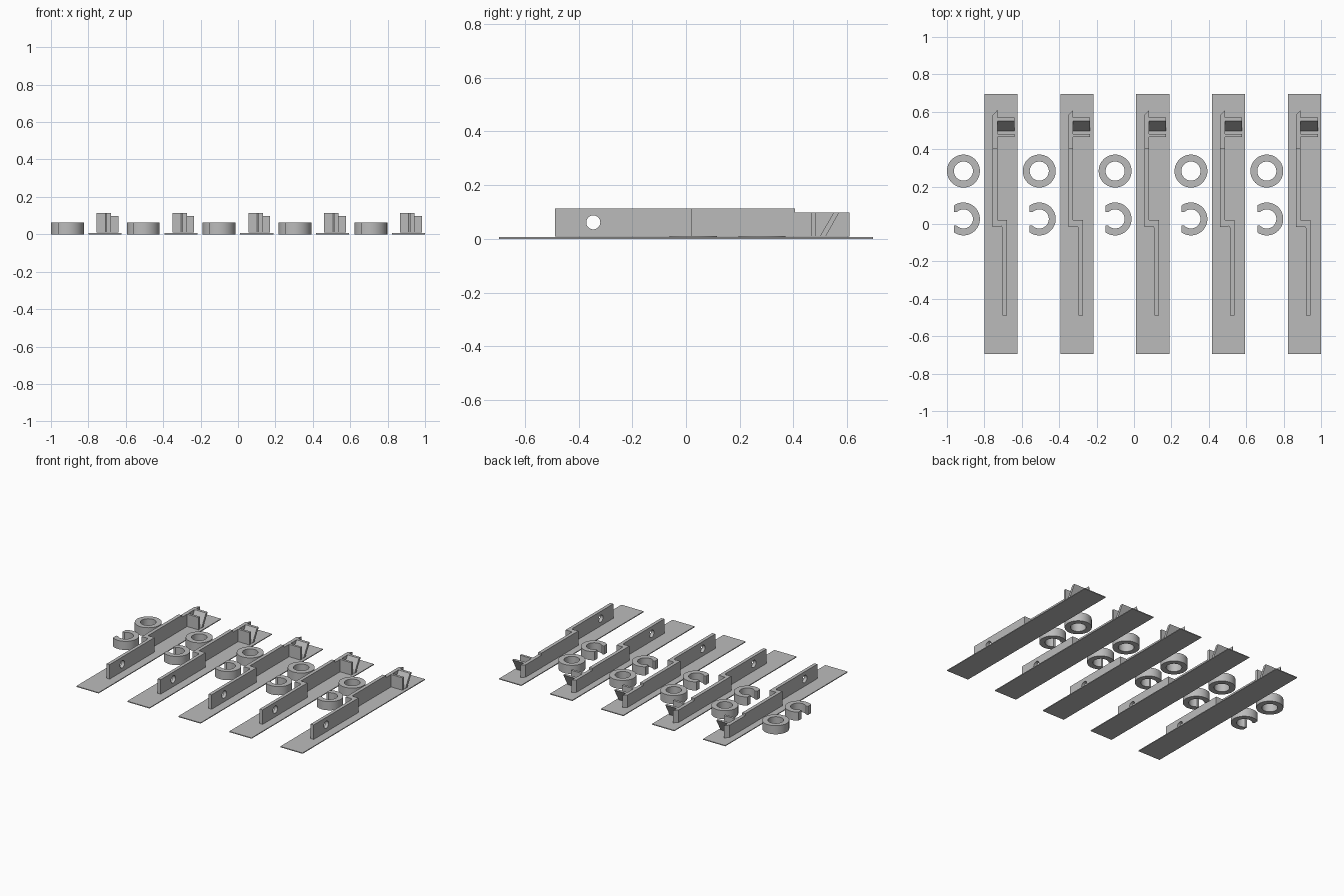
import bpy, bmesh, math
from mathutils import Vector

cube = bpy.data.objects.get("Cube")
if cube:
    bpy.data.objects.remove(cube, do_unlink=True)

grey = bpy.data.materials.new("plain_grey")
grey.use_nodes = True
grey.diffuse_color = (0.5, 0.5, 0.5, 1)
grey.node_tree.nodes["Principled BSDF"].inputs["Base Color"].default_value = (0.5, 0.5, 0.5, 1)

PITCH = 0.4055
COUNT = 5
RING_H = 0.062
OUTER, INNER = 0.088, 0.051


def add(name, bm):
    """Turn a bmesh into a grey object."""
    bmesh.ops.recalc_face_normals(bm, faces=bm.faces[:])
    mesh = bpy.data.meshes.new(name)
    bm.to_mesh(mesh)
    bm.free()
    mesh.materials.append(grey)
    ob = bpy.data.objects.new(name, mesh)
    bpy.context.collection.objects.link(ob)
    return ob


def prism(name, outline, low, high, side=False):
    """Extrude an outline: (x, y) along z, or (y, z) along x when side is set."""
    bm = bmesh.new()
    place = (lambda a, b: (low, a, b)) if side else (lambda a, b: (a, b, low))
    face = bm.faces.new([bm.verts.new(place(a, b)) for a, b in outline])
    moved = bmesh.ops.extrude_face_region(bm, geom=[face])["geom"]
    step = Vector((high - low, 0, 0)) if side else Vector((0, 0, high - low))
    bmesh.ops.translate(bm, vec=step, verts=[v for v in moved if isinstance(v, bmesh.types.BMVert)])
    return add(name, bm)


def rect(x0, x1, y0, y1):
    return [(x0, y0), (x1, y0), (x1, y1), (x0, y1)]


def arc(radius, start, end, steps):
    angles = [math.radians(start + (end - start) * i / steps) for i in range(steps + 1)]
    return [(radius * math.cos(a), radius * math.sin(a)) for a in angles]


def smooth(ob):
    bpy.ops.object.select_all(action="DESELECT")
    ob.select_set(True)
    bpy.context.view_layer.objects.active = ob
    bpy.ops.object.shade_smooth_by_angle(angle=math.radians(30))


def repeat(ob, x, y=0):
    """Place the object and its linked copies in a row."""
    for i in range(COUNT):
        item = ob if i == 0 else ob.copy()
        if i:
            bpy.context.collection.objects.link(item)
        item.location = (x + i * PITCH, y, 0)


# Flat base strip
base = prism("base_strip", rect(-0.0885, 0.0885, -0.695, 0.695), 0, 0.006)

# Upright cranked arm, with a round hole near its front end
crank = [(-0.045, 0.405), (-0.045, -0.015), (0.001, -0.012), (0.008, -0.022),
         (0.008, -0.488), (0.032, -0.488), (0.032, 0.021), (-0.02, 0.021), (-0.02, 0.405)]
arm = prism("cranked_arm", crank, 0.009, 0.113)
hole = prism("hole_cutter", [(-0.345 + a, 0.061 + b) for a, b in arc(0.026, 0, 360, 32)[:-1]],
             -0.02, 0.06, side=True)
cut = arm.modifiers.new("hole", "BOOLEAN")
cut.operation = "DIFFERENCE"
cut.solver = "EXACT"
cut.object = hole
bpy.context.view_layer.update()
drilled = bpy.data.meshes.new_from_object(arm.evaluated_get(bpy.context.evaluated_depsgraph_get()))
arm.modifiers.clear()
arm.data = drilled
bpy.data.objects.remove(hole, do_unlink=True)
smooth(arm)

# Lower rear end of the arm with a pointed tip
tip = prism("arm_tip", [(-0.045, 0.405), (-0.02, 0.405), (-0.02, 0.609), (-0.045, 0.583)], 0.009, 0.098)

# Upright and leaning tabs beside the tip
upright = prism("upright_tab", rect(-0.02, 0.071, 0.465, 0.482), 0.009, 0.098)
leaning = prism("leaning_tab", [(0.498, 0.009), (0.52, 0.009), (0.57, 0.098), (0.55, 0.098)],
                -0.02, 0.071, side=True)

for part in (base, arm, tip, upright, leaning):
    repeat(part, -0.7105)

# Closed ring
bm = bmesh.new()
section = [(INNER, 0), (OUTER, 0), (OUTER, RING_H), (INNER, RING_H)]
corners = [bm.verts.new((r, 0, z)) for r, z in section]
edges = [bm.edges.new((corners[i], corners[(i + 1) % 4])) for i in range(4)]
bmesh.ops.spin(bm, geom=corners + edges, cent=(0, 0, 0), axis=(0, 0, 1),
               angle=math.tau, steps=48, use_merge=True)
bmesh.ops.remove_doubles(bm, verts=bm.verts[:], dist=0.0001)
ring = add("ring", bm)
smooth(ring)
repeat(ring, -0.912, 0.283)

# Open ring, cut flat on its right with a mouth
open_outline = (arc(OUTER, -125.4, 125.4, 40) + [(-INNER, 0.036)]
                + arc(INNER, 135, -135, 40) + [(-INNER, -0.036)])
clip = prism("open_ring", open_outline, 0, RING_H)
smooth(clip)
repeat(clip, -0.912, 0.027)
